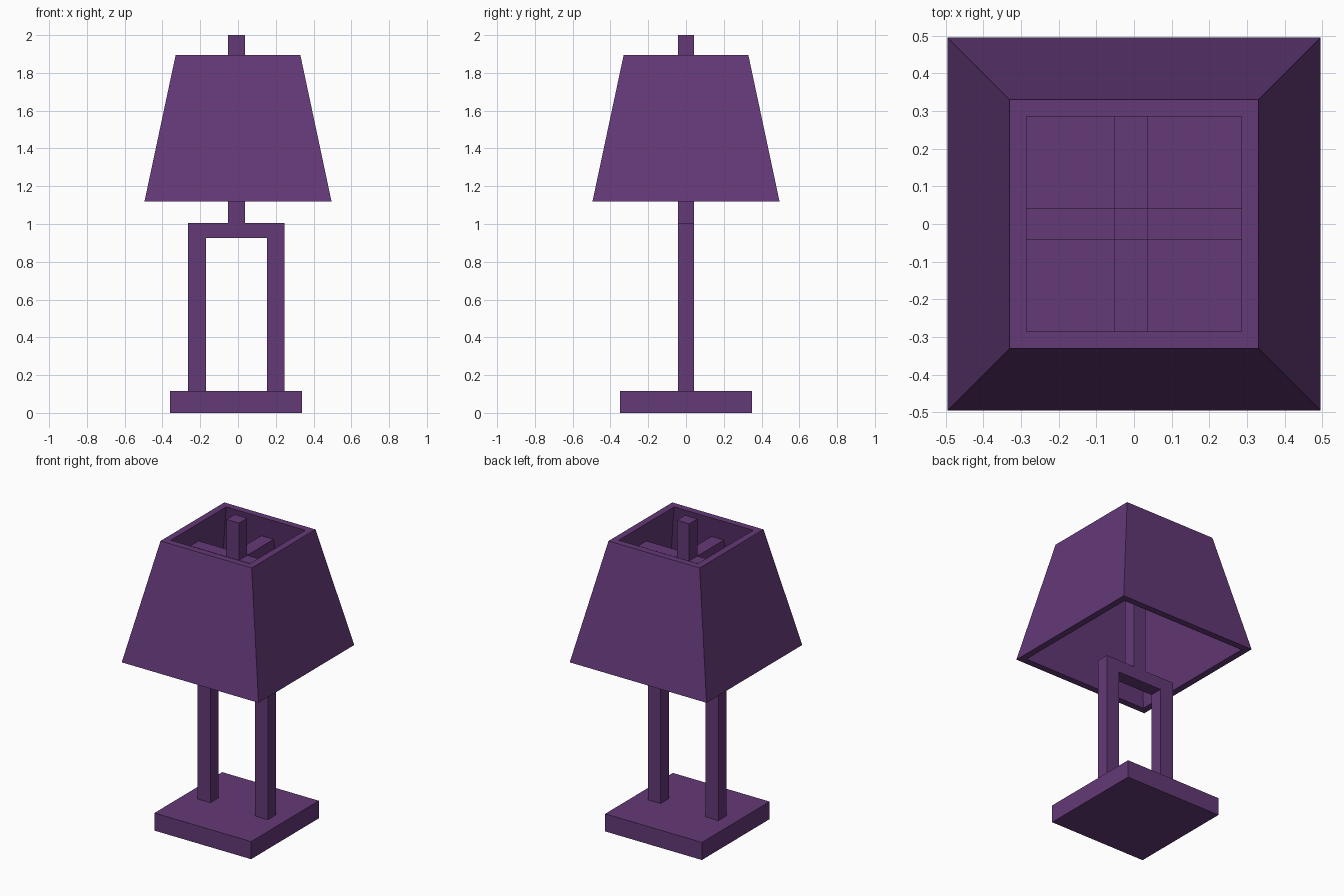
import bpy
import bmesh

cube = bpy.data.objects.get("Cube")
if cube:
    bpy.data.objects.remove(cube, do_unlink=True)

purple = bpy.data.materials.new("purple")
purple.use_nodes = True
colour = (0.127, 0.041, 0.186, 1)
purple.diffuse_color = colour
purple.node_tree.nodes["Principled BSDF"].inputs["Base Color"].default_value = colour


def add_object(name, bm):
    bmesh.ops.recalc_face_normals(bm, faces=bm.faces)
    mesh = bpy.data.meshes.new(name)
    bm.to_mesh(mesh)
    bm.free()
    mesh.materials.append(purple)
    obj = bpy.data.objects.new(name, mesh)
    bpy.context.collection.objects.link(obj)
    return obj


def box(name, x, y, z):
    """Box from (low, high) ranges on each axis."""
    bm = bmesh.new()
    bmesh.ops.create_cube(bm, size=1)
    for v in bm.verts:
        v.co = [lo + (c + 0.5) * (hi - lo) for c, (lo, hi) in zip(v.co, (x, y, z))]
    return add_object(name, bm)


def square_ring(bm, half, z):
    return [bm.verts.new((sx * half, sy * half, z))
            for sx, sy in ((-1, -1), (1, -1), (1, 1), (-1, 1))]


# Base, and the post that carries the shade
BAR_Y = (-0.042, 0.043)
STEM_X = (-0.053, 0.036)
box("base", (-0.36, 0.34), (-0.35, 0.35), (0, 0.115))
box("post", STEM_X, BAR_Y, (1.005, 2.0))

# Open frame: a rectangular arch extruded front to back
bm = bmesh.new()
arch = [(-0.265, 0.115), (-0.265, 1.005), (0.245, 1.005), (0.245, 0.115),
        (0.153, 0.115), (0.153, 0.925), (-0.17, 0.925), (-0.17, 0.115)]
face = bm.faces.new([bm.verts.new((x, BAR_Y[0], z)) for x, z in arch])
extruded = bmesh.ops.extrude_face_region(bm, geom=[face])["geom"]
bmesh.ops.translate(bm, vec=(0, BAR_Y[1] - BAR_Y[0], 0),
                    verts=[g for g in extruded if isinstance(g, bmesh.types.BMVert)])
add_object("frame", bm)

# Tapered shade with thick walls, open at top and bottom
BOTTOM, TOP = 1.12, 1.895
bm = bmesh.new()
rings = [square_ring(bm, 0.495, BOTTOM), square_ring(bm, 0.33, TOP),
         square_ring(bm, 0.286, TOP), square_ring(bm, 0.452, BOTTOM)]
for a, b in zip(rings, rings[1:] + rings[:1]):
    for i in range(4):
        j = (i + 1) % 4
        bm.faces.new((a[i], a[j], b[j], b[i]))
add_object("shade", bm)

# Crossed bars joining the post to the shade walls
BAR_Z = (1.675, 1.757)
REACH = 0.33
box("cross_bar_right", (-REACH, STEM_X[0]), BAR_Y, BAR_Z)
box("cross_bar_left", (STEM_X[1], REACH), BAR_Y, BAR_Z)
box("cross_bar_front", STEM_X, (-REACH, BAR_Y[0]), BAR_Z)
box("cross_bar_back", STEM_X, (BAR_Y[1], REACH), BAR_Z)
